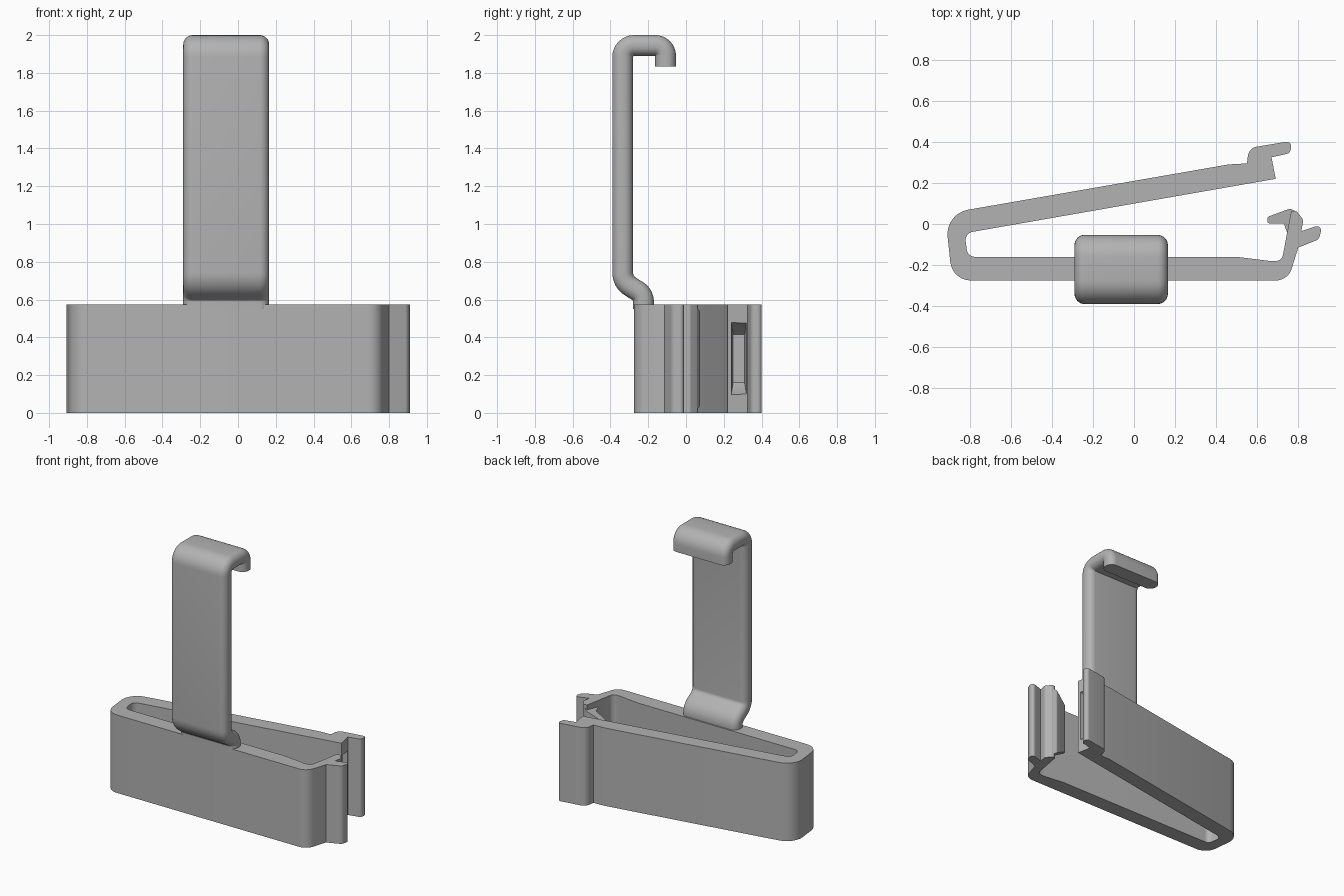
import bpy, bmesh, math
from mathutils import Vector

cube = bpy.data.objects.get("Cube")
if cube:
    bpy.data.objects.remove(cube, do_unlink=True)

grey = bpy.data.materials.new("plain grey")
grey.use_nodes = True
colour = (0.45, 0.45, 0.45, 1)
grey.diffuse_color = colour
grey.node_tree.nodes["Principled BSDF"].inputs["Base Color"].default_value = colour


def fillet(points, closed=True, steps=8):
    """Round each (u, v, radius) corner of a polyline with an arc."""
    out, n = [], len(points)
    for i, (u, v, r) in enumerate(points):
        p = Vector((u, v))
        if r == 0 or (not closed and i in (0, n - 1)):
            out.append(p)
            continue
        a = (Vector(points[i - 1][:2]) - p)
        b = (Vector(points[(i + 1) % n][:2]) - p)
        la, lb = a.length, b.length
        a.normalize()
        b.normalize()
        half = a.angle(b) / 2
        t = min(r / math.tan(half), la * 0.49, lb * 0.49)
        r = t * math.tan(half)
        centre = p + (a + b).normalized() * (r / math.sin(half))
        start, end = p + a * t - centre, p + b * t - centre
        turn = start.angle_signed(end)
        for k in range(steps + 1):
            ang = -turn * k / steps
            c, s = math.cos(ang), math.sin(ang)
            out.append(centre + Vector((start.x * c - start.y * s,
                                        start.x * s + start.y * c)))
    return out


def loft(name, rings):
    """Skin a list of equal rings and cap both ends."""
    bm = bmesh.new()
    rows = [[bm.verts.new(p) for p in ring] for ring in rings]
    n = len(rows[0])
    for low, high in zip(rows, rows[1:]):
        for i in range(n):
            j = (i + 1) % n
            bm.faces.new((low[i], low[j], high[j], high[i]))
    bm.faces.new(rows[0][::-1])
    bm.faces.new(rows[-1])
    bmesh.ops.recalc_face_normals(bm, faces=bm.faces)
    mesh = bpy.data.meshes.new(name)
    bm.to_mesh(mesh)
    bm.free()
    mesh.materials.append(grey)
    obj = bpy.data.objects.new(name, mesh)
    bpy.context.collection.objects.link(obj)
    return obj


def smooth(obj):
    bpy.ops.object.select_all(action='DESELECT')
    obj.select_set(True)
    bpy.context.view_layer.objects.active = obj
    bpy.ops.object.shade_smooth_by_angle(angle=math.radians(30))


HEIGHT = 0.575

# Sprung clip body: one closed outline with rounded corners
outline = fillet([
    (-0.885, -0.275, 0.1), (0.75, -0.275, 0.08), (0.8, -0.115, 0),
    (0.9, -0.075, 0.03), (0.92, 0, 0.03), (0.815, -0.035, 0),
    (0.825, 0.02, 0.02), (0.79, 0.065, 0.02), (0.765, 0.06, 0),
    (0.72, -0.18, 0.05), (0.66, -0.18, 0), (0.5, -0.16, 0),
    (-0.81, -0.16, 0.04), (-0.825, -0.045, 0.04),
    (0.69, 0.22, 0), (0.67, 0.325, 0), (0.76, 0.345, 0.025),
    (0.77, 0.405, 0.025), (0.56, 0.37, 0.08), (0.55, 0.295, 0),
    (0.46, 0.29, 0), (-0.92, 0.05, 0.12)])
body = loft("clip_body", [[(p.x, p.y, z) for p in outline] for z in (0, HEIGHT)])

# Tapered pocket in the end of the back arm
pocket = []
for x, y0, y1, inset in ((0.72, 0.24, 0.32, 0.09), (0.67, 0.24, 0.32, 0.1),
                         (0.6, 0.25, 0.31, 0.16)):
    top = HEIGHT - inset
    pocket.append([(x, y0, inset), (x, y1, inset), (x, y1, top), (x, y0, top)])
cutter = loft("pocket_cutter", pocket)
cutter.hide_render = True
cut = body.modifiers.new("pocket", 'BOOLEAN')
cut.object = cutter
cut.operation = 'DIFFERENCE'
cut.solver = 'EXACT'
bpy.context.view_layer.objects.active = body
bpy.ops.object.modifier_apply(modifier=cut.name)
bpy.data.objects.remove(cutter, do_unlink=True)
smooth(body)

# Latch barb with ends that slope in towards its tip
barb_outline = fillet([
    (0.79, 0.01, 0), (0.79, 0.06, 0), (0.76, 0.075, 0.02), (0.65, 0.035, 0.015),
    (0.65, 0.003, 0.01), (0.73, 0.003, 0), (0.745, -0.04, 0)])


def slope(x):
    return 0.02 + 0.08 * min(1, (0.79 - x) / 0.13)


barb = loft("latch_barb", [
    [(p.x, p.y, slope(p.x)) for p in barb_outline],
    [(p.x, p.y, HEIGHT - slope(p.x)) for p in barb_outline]])
smooth(barb)

# Hanging arm: rounded bar section swept along a hooked path
path = fillet([
    (-0.225, 0.55, 0), (-0.225, 0.625, 0.085), (-0.335, 0.695, 0.085),
    (-0.335, 1.945, 0.06), (-0.108, 1.945, 0.06), (-0.108, 1.835, 0)], closed=False)
X0, X1, T = -0.29, 0.165, 0.055
section = fillet([(X0, -T, 0.05), (X1, -T, 0.05), (X1, T, 0.05), (X0, T, 0.05)])
rings = []
for i, p in enumerate(path):
    ahead = path[min(i + 1, len(path) - 1)] - path[max(i - 1, 0)]
    ahead.normalize()
    side = Vector((-ahead.y, ahead.x))
    rings.append([(s.x, p.x + side.x * s.y, p.y + side.y * s.y) for s in section])
arm = loft("hanging_arm", rings)
smooth(arm)
